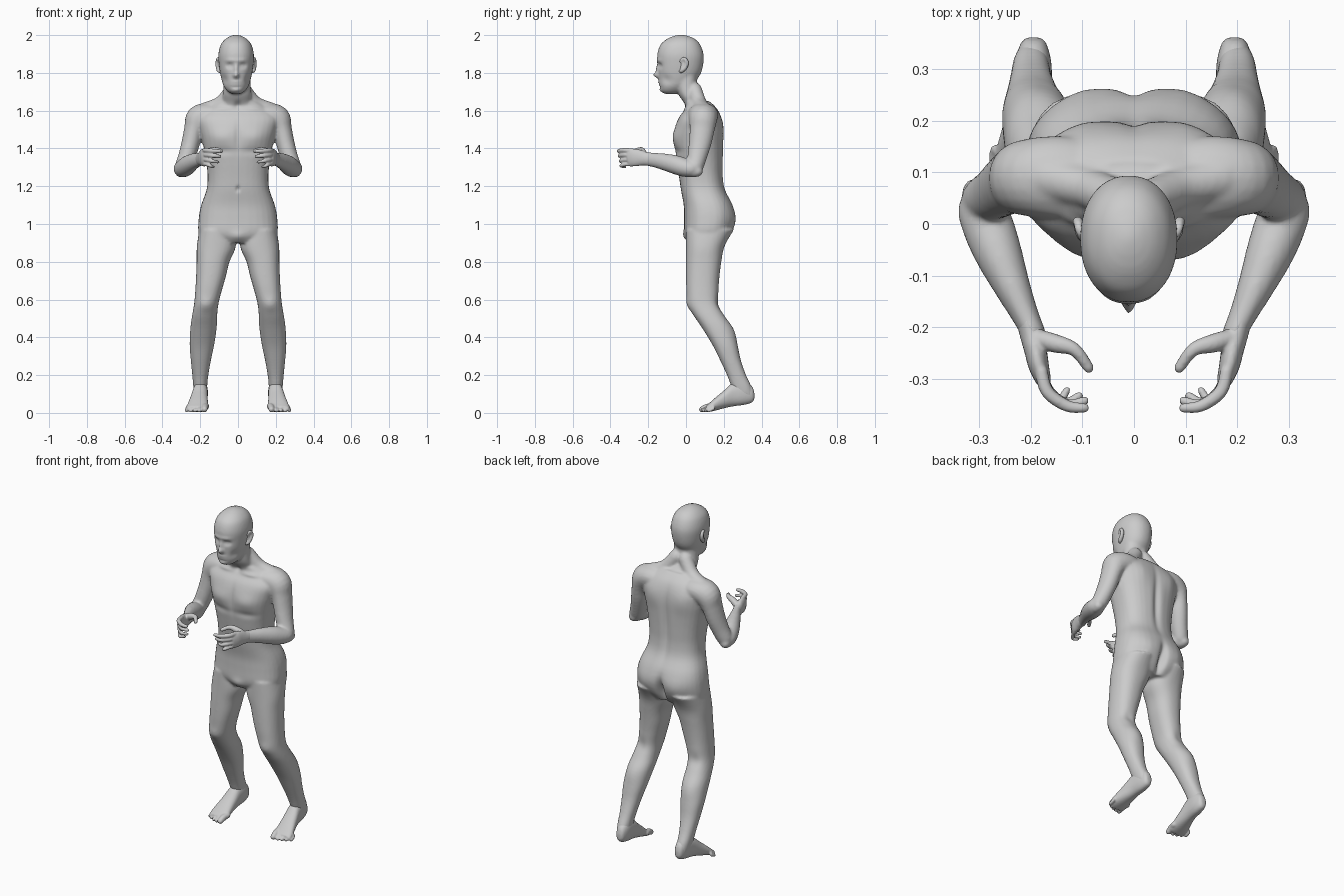
import bpy, bmesh, math
from mathutils import Vector

def spline(rows, n=4):
    """Catmull-Rom interpolation of rows of numbers."""
    out = []
    for i in range(len(rows) - 1):
        p = [rows[max(0, min(len(rows) - 1, i + k))] for k in (-1, 0, 1, 2)]
        for j in range(n):
            t = j / n
            out.append([0.5 * (2 * b + (c - a) * t + (2 * a - 5 * b + 4 * c - d) * t * t
                               + (3 * b - a - 3 * c + d) * t ** 3) for a, b, c, d in zip(*p)])
    return out + [list(rows[-1])]

def skin(bm, rings):
    vs = [[bm.verts.new(p) for p in r] for r in rings]
    n = len(vs[0])
    for a, b in zip(vs, vs[1:]):
        for i in range(n):
            bm.faces.new((a[i], a[(i + 1) % n], b[(i + 1) % n], b[i]))
    bm.faces.new(vs[0][::-1])
    bm.faces.new(vs[-1])

def oval(power, n=32):
    f = lambda c: math.copysign(abs(c) ** (2 / power), c)
    return [(f(math.cos(2 * math.pi * i / n)), f(math.sin(2 * math.pi * i / n))) for i in range(n)]

def slices(bm, rows, axis='z', power=2.3, side=1, dx=0):
    """Loft of ovals; each row is position, then min and max of both cross directions."""
    rings = []
    for t, a0, a1, b0, b1 in spline(rows):
        ring = []
        for c, s in oval(power):
            a = side * ((a0 + a1) / 2 + c * (a1 - a0) / 2) + dx
            b = (b0 + b1) / 2 + s * (b1 - b0) / 2
            ring.append((a, b, t) if axis == 'z' else (a, t, b))
        rings.append(ring)
    skin(bm, rings)

def tube(bm, rows, ref, side=1):
    """Round-ended limb; each row is x, y, z and two radii."""
    rows = spline([r if len(r) == 5 else (*r, r[3]) for r in rows])
    pts = [Vector(r[:3]) for r in rows]
    rings, last = [], len(rows) - 1
    for i, r in enumerate(rows):
        t = (pts[min(i + 1, last)] - pts[max(i - 1, 0)]).normalized()
        u = t.cross(Vector(ref)).normalized()
        v = u.cross(t)
        caps = [(0, 1)]
        if i in (0, last):
            caps = [(math.sin(a) * min(r[3:]), math.cos(a)) for a in (0, .5, 1, 1.4)]
            if i == 0:
                caps = [(-d, k) for d, k in caps[::-1]]
        for d, k in caps:
            ring = [pts[i] + t * d + u * (c * k * r[3]) + v * (s * k * r[4]) for c, s in oval(2, 20)]
            rings.append([(side * p.x, p.y, p.z) for p in ring])
    skin(bm, rings)

def finish(bm, name, voxel, smooth):
    """Fuse overlapping pieces into one soft skin."""
    bmesh.ops.recalc_face_normals(bm, faces=bm.faces)
    me = bpy.data.meshes.new(name)
    bm.to_mesh(me)
    bm.free()
    ob = bpy.data.objects.new(name, me)
    bpy.context.collection.objects.link(ob)
    bpy.context.view_layer.objects.active = ob
    m = ob.modifiers.new("fuse", 'REMESH')
    m.mode, m.voxel_size = 'VOXEL', voxel
    s = ob.modifiers.new("soften", 'SMOOTH')
    s.factor, s.iterations = 0.5, smooth
    for n in ("fuse", "soften"):
        bpy.ops.object.modifier_apply(modifier=n)
    ob.data.shade_smooth()
    return ob

def sculpt(ob, bumps, cx=0):
    """Soft mirrored pushes: centre, spread, displacement."""
    full = []
    for c, s, d in bumps:
        for m in ((1, -1) if c[0] else (1,)):
            full.append(((m * c[0] + cx, c[1], c[2]), s, Vector((m * d[0], d[1], d[2]))))
    for v in ob.data.vertices:
        p, move = v.co, Vector()
        for c, s, d in full:
            z = (p.z - c[2]) / s[2]
            if abs(z) < 2.6:
                q = z * z + ((p.x - c[0]) / s[0]) ** 2 + ((p.y - c[1]) / s[1]) ** 2
                if q < 7:
                    move += d * math.exp(-q)
        v.co = p + move

# Torso
bm = bmesh.new()
torso = [(.90, .17, .02, .20), (.95, .208, -.008, .235), (1.03, .208, -.01, .258), (1.10, .195, -.012, .247),
         (1.18, .167, -.027, .208), (1.25, .161, -.037, .196), (1.33, .168, -.05, .196),
         (1.42, .185, -.063, .198), (1.50, .205, -.06, .198), (1.56, .215, -.04, .188),
         (1.61, .17, -.005, .165), (1.65, .10, -.005, .125)]
slices(bm, [(z, -w, w, f, b) for z, w, f, b in torso], power=2.5)
# Neck and head
neck = [(1.58, .085, .01, .14), (1.64, .082, -.012, .115), (1.70, .074, -.045, .062), (1.80, .07, -.06, .06)]
slices(bm, [(z, -w, w, f, b) for z, w, f, b in neck], dx=-.005)
head = [(1.688, .022, -.112, -.04), (1.703, .046, -.132, -.01), (1.73, .066, -.14, .03), (1.76, .076, -.143, .055),
        (1.80, .085, -.147, .08), (1.85, .092, -.150, .092), (1.90, .094, -.152, .093),
        (1.95, .081, -.135, .075), (1.98, .056, -.10, .047), (1.995, .03, -.065, .012), (2.002, .008, -.035, -.018)]
slices(bm, [(z, -w, w, f, b) for z, w, f, b in head], dx=-.01, power=2.15)

leg = [(.97, .02, .205, 0, .245), (.88, .012, .218, 0, .203), (.80, .045, .219, 0, .187), (.72, .065, .222, 0, .177),
       (.65, .085, .226, .002, .172), (.58, .103, .232, .01, .174), (.52, .110, .242, .038, .20),
       (.45, .113, .252, .085, .243), (.36, .126, .256, .14, .272), (.28, .143, .25, .18, .29),
       (.20, .157, .242, .217, .318), (.14, .163, .237, .24, .346), (.09, .163, .23, .26, .358)]
for side in (1, -1):
    slices(bm, leg, side=side)
    # Neck-to-shoulder muscle
    tube(bm, [(.03, .045, 1.71, .04), (.09, .07, 1.638, .04), (.17, .09, 1.6, .045)], (0, 1, 0), side)
    # Shoulder and upper arm
    tube(bm, [(.06, .085, 1.58, .05, .07), (.15, .09, 1.58, .062, .08), (.207, .09, 1.555, .072, .075),
              (.233, .085, 1.50, .053, .066), (.25, .075, 1.43, .049, .06), (.27, .06, 1.36, .046, .052),
              (.293, .047, 1.30, .043, .044), (.301, .043, 1.28, .034, .036)], (0, 1, 0), side)
    # Forearm
    tube(bm, [(.305, .06, 1.28, .03), (.297, .035, 1.29, .047, .044), (.281, -.01, 1.30, .05, .05),
              (.262, -.06, 1.315, .046, .05), (.237, -.12, 1.33, .036, .044), (.212, -.175, 1.34, .027, .038),
              (.193, -.215, 1.345, .023, .037)], (0, 0, 1), side)
body = finish(bm, "body", .0075, 6)

# Muscle relief
sculpt(body, [
    ((.09, -.05, 1.46), (.065, .06, .045), (0, -.012, 0)),
    ((.09, -.05, 1.385), (.07, .05, .02), (0, .006, 0)),
    ((0, -.06, 1.46), (.016, .05, .08), (0, .008, 0)),
    ((0, -.03, 1.185), (.009, .04, .014), (0, .012, 0)),
    ((0, 0, .93), (.04, .06, .03), (0, -.012, 0)),
    ((.10, .19, 1.52), (.05, .05, .07), (0, .007, 0)),
    ((0, .195, 1.36), (.02, .06, .18), (0, -.014, 0)),
    ((.095, .245, 1.0), (.065, .07, .07), (0, .012, 0)),
    ((0, .245, .97), (.02, .08, .075), (0, -.04, 0)),
    ((.17, .01, .57), (.035, .05, .035), (0, -.008, 0)),
    ((.18, .17, .57), (.03, .04, .04), (0, -.008, 0)),
    ((.19, .23, .42), (.04, .05, .06), (0, .008, 0)),
    ((0, .0, 1.63), (.018, .05, .02), (0, .012, 0)),
    ((.09, .0, 1.61), (.06, .04, .012), (0, -.008, 0)),
])
# Face
sculpt(body, [
    ((0, -.15, 1.788), (.014, .04, .015), (0, -.026, 0)),
    ((0, -.15, 1.82), (.010, .04, .026), (0, -.011, 0)),
    ((.034, -.14, 1.838), (.020, .03, .013), (0, .013, 0)),
    ((.034, -.13, 1.837), (.010, .03, .006), (0, -.006, 0)),
    ((.03, -.14, 1.866), (.03, .04, .010), (0, -.005, 0)),
    ((0, -.14, 1.745), (.026, .03, .013), (0, -.008, 0)),
    ((0, -.145, 1.744), (.024, .03, .005), (0, .006, 0)),
    ((0, -.14, 1.725), (.022, .03, .007), (0, .004, 0)),
    ((0, -.13, 1.708), (.022, .03, .012), (0, -.005, 0)),
    ((.06, -.10, 1.765), (.02, .035, .025), (-.006, .003, 0)),
], cx=-.01)

# Ears
for side, label in ((1, "left"), (-1, "right")):
    bm = bmesh.new()
    tube(bm, [(.088, -.028, 1.808, .010), (.094, -.018, 1.815, .012), (.099, .0, 1.835, .011),
              (.101, .004, 1.86, .010), (.097, -.012, 1.876, .009), (.092, -.028, 1.862, .008)], (1, 0, 0), side)
    tube(bm, [(.088, -.018, 1.82, .010, .014), (.09, -.012, 1.86, .010, .014)], (0, 1, 0), side)
    ear = finish(bm, label + "_ear", .005, 2)
    for v in ear.data.vertices:
        v.co.x -= .01 + side * .002

    # Hands
    bm = bmesh.new()
    tube(bm, [(.205, -.19, 1.343, .023, .035), (.197, -.22, 1.346, .023, .037), (.191, -.245, 1.35, .022, .043),
              (.185, -.275, 1.352, .02, .047), (.177, -.30, 1.35, .016, .044)], (0, 0, 1), side)
    fingers = [(1.388, .088, -.357, 1.386), (1.364, .088, -.343, 1.358),
               (1.338, .098, -.333, 1.328), (1.314, .122, -.322, 1.302)]
    for i, (z, tx, ty, tz) in enumerate(fingers):
        k = .0115 - .0008 * i
        m = .006 * i
        tube(bm, [(.180, -.285, z, k + .001), (.168, -.326 + m / 2, z + .002, k + .001),
                  ((.160 + tx) / 2 + .006, -.353 + m / 2, (z + tz) / 2, k), (tx + .008, ty, tz, k - .002)],
             (0, 0, 1), side)
    tube(bm, [(.187, -.222, 1.365, .018, .02), (.152, -.232, 1.385, .018, .018), (.115, -.244, 1.394, .013),
              (.088, -.279, 1.386, .0105)], (0, 0, 1), side)
    finish(bm, label + "_hand", .0045, 2)

    # Feet
    bm = bmesh.new()
    slices(bm, [(.362, .183, .207, .075, .105), (.350, .170, .22, .056, .14), (.31, .160, .232, .043, .17),
                (.25, .160, .240, .035, .16), (.20, .160, .252, .024, .118), (.15, .159, .266, .011, .076),
                (.118, .160, .272, .004, .047), (.105, .166, .268, .004, .036)], axis='y', side=side)
    for i in range(5):
        r = .017 - .002 * i if i == 0 else .0118 - .0006 * i
        x = .175 + .0225 * i + (.005 if i else 0)
        tip = .085 + .0022 * i * i
        tube(bm, [(x - .006, .14, .035, r), (x, tip + .025, r + .014, r), (x + .002, tip, r + .002, r * .95)],
             (0, 0, 1), side)
    finish(bm, label + "_foot", .005, 3)
